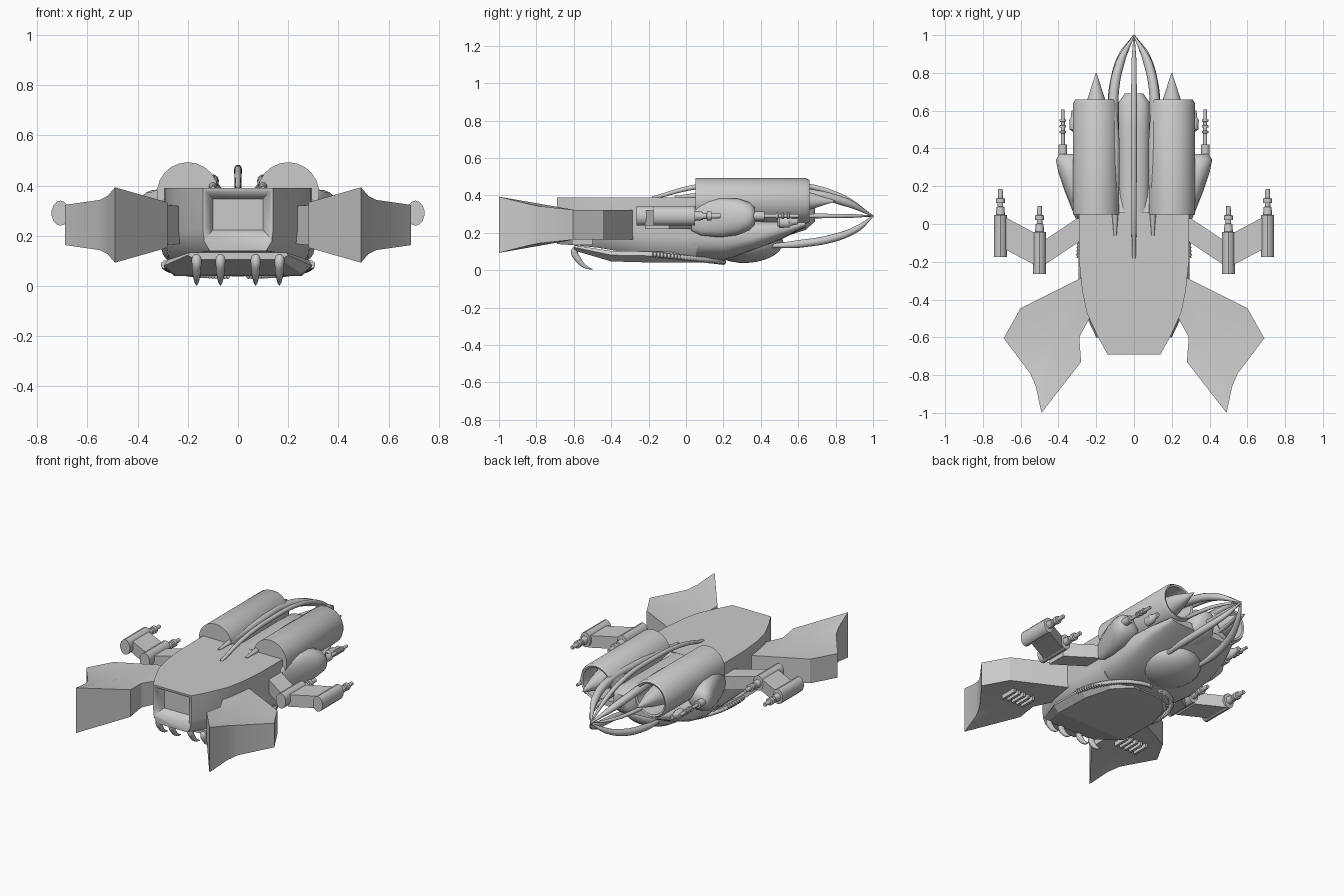
import bpy, bmesh, math
from mathutils import Matrix

if "Cube" in bpy.data.objects:
    bpy.data.objects.remove(bpy.data.objects["Cube"])

def finish(ob, mirror=False, angle=35):
    if mirror:
        m = ob.modifiers.new("Mirror", 'MIRROR')
        m.use_axis = (True, False, False)
    bpy.ops.object.select_all(action='DESELECT')
    ob.select_set(True)
    bpy.context.view_layer.objects.active = ob
    bpy.ops.object.shade_smooth_by_angle(angle=math.radians(angle))
    return ob

def to_object(name, bm, mirror=False, angle=35):
    bmesh.ops.recalc_face_normals(bm, faces=bm.faces)
    me = bpy.data.meshes.new(name)
    bm.to_mesh(me)
    bm.free()
    ob = bpy.data.objects.new(name, me)
    bpy.context.collection.objects.link(ob)
    return finish(ob, mirror, angle)

def ring(n=20, e=2.0):
    """Unit superellipse: e=2 is a circle, higher is boxier."""
    pts = []
    for i in range(n):
        c, s = math.cos(2*math.pi*(i+.5)/n), math.sin(2*math.pi*(i+.5)/n)
        pts.append((math.copysign(abs(c)**(2/e), c), math.copysign(abs(s)**(2/e), s)))
    return pts

def loft(name, sections, profile, mirror=False, angle=35):
    """Skin a unit profile along y; section = (y, cx, cz, half x, half z)."""
    bm = bmesh.new()
    loops = [[bm.verts.new((cx+hx*u, y, cz+hz*v)) for u, v in profile]
             for y, cx, cz, hx, hz in sections]
    n = len(profile)
    for a, b in zip(loops, loops[1:]):
        for i in range(n):
            bm.faces.new((a[i], a[(i+1) % n], b[(i+1) % n], b[i]))
    bm.faces.new(loops[0])
    bm.faces.new(loops[-1])
    return to_object(name, bm, mirror, angle)

def slab(name, outline, z0, z1, mirror=True):
    bm = bmesh.new()
    lo = [bm.verts.new((x, y, z0)) for x, y in outline]
    hi = [bm.verts.new((x, y, z1)) for x, y in outline]
    n = len(outline)
    bm.faces.new(lo)
    bm.faces.new(hi)
    for i in range(n):
        bm.faces.new((lo[i], lo[(i+1) % n], hi[(i+1) % n], hi[i]))
    return to_object(name, bm, mirror)

def tube(name, pts, mirror=True, smooth=True):
    """Tapered horn; each point is (x, y, z, radius)."""
    cu = bpy.data.curves.new(name, 'CURVE')
    cu.dimensions = '3D'
    cu.bevel_depth, cu.bevel_resolution, cu.resolution_u = 1, 3, 6
    cu.use_fill_caps = True
    sp = cu.splines.new('BEZIER' if smooth else 'POLY')
    arr = sp.bezier_points if smooth else sp.points
    arr.add(len(pts)-1)
    for p, (x, y, z, r) in zip(arr, pts):
        p.co = (x, y, z) if smooth else (x, y, z, 1)
        p.radius = r
        if smooth:
            p.handle_left_type = p.handle_right_type = 'AUTO'
    ob = bpy.data.objects.new(name, cu)
    bpy.context.collection.objects.link(ob)
    bpy.ops.object.select_all(action='DESELECT')
    ob.select_set(True)
    bpy.context.view_layer.objects.active = ob
    bpy.ops.object.convert(target='MESH')
    return finish(bpy.context.object, mirror, 50)

# Rear hull: flat top, rounded bottom corners, recessed tail panel
hull_profile = [(-1, 1), (1, 1), (1, -.3), (.96, -.7), (.8, -1), (-.8, -1), (-.96, -.7), (-1, -.3)]
hull = loft("rear_hull", [(-.69, 0, .265, .14, .125), (-.6, 0, .262, .19, .128), (-.47, 0, .255, .25, .135),
            (-.35, 0, .245, .275, .145), (-.2, 0, .23, .29, .16), (.06, 0, .225, .292, .165)], hull_profile)
cutter = loft("tail_cutter", [(-.72, 0, .285, .145, .115), (-.69, 0, .285, .125, .09), (-.63, 0, .285, .1, .062)],
              [(-1, -1), (1, -1), (1, 1), (-1, 1)])
cutter.hide_render = True
cutter.display_type = 'WIRE'
cut = hull.modifiers.new("Recess", 'BOOLEAN')
cut.operation, cut.object = 'DIFFERENCE', cutter
bpy.ops.object.select_all(action='DESELECT')
hull.select_set(True)
bpy.context.view_layer.objects.active = hull
bpy.ops.object.modifier_apply(modifier=cut.name)
bpy.data.objects.remove(cutter)

# Front hull, keel between the engines and chin bulb
loft("front_hull", [(.03, 0, .22, .295, .17), (.2, 0, .2, .31, .15), (.35, 0, .19, .31, .09),
     (.5, 0, .215, .29, .055), (.64, 0, .25, .24, .02)], ring(28, 3.2), angle=60)
loft("keel", [(.03, 0, .25, .09, .14), (.5, 0, .28, .09, .11), (.64, 0, .3, .085, .085), (.69, 0, .31, .05, .05)],
     ring(20, 3), angle=60)
loft("chin_bulb", [(.33-.19*math.cos(a), 0, .13+.02*(1-math.cos(a))*.5, .19*math.sin(a)+.002, .1*math.sin(a)+.002)
     for a in [math.pi*i/12 for i in range(13)]], ring(24), angle=80)

# Engine drums with hollow front and spike
loft("engine_drum", [(.05, .2, .37, .123, .123), (.64, .2, .37, .123, .123), (.66, .2, .37, .112, .112),
     (.655, .2, .37, .1, .1), (.5, .2, .37, .095, .095)], ring(22), True)
loft("engine_spike", [(.49, .2, .37, .085, .085), (.66, .2, .37, .048, .048), (.8, .2, .37, .002, .002)], ring(16), True)

# Horns converging on the nose tip
tube("spine_horn", [(0, -.18, .385, .01), (0, .05, .445, .014), (0, .35, .468, .015), (0, .65, .45, .015),
                    (0, .85, .385, .014), (0, 1, .29, .003)], False)
tube("upper_horn", [(.1, -.06, .39, .008), (.1, .1, .4, .02), (.1, .4, .42, .024), (.11, .65, .41, .027),
                    (.075, .85, .365, .024), (0, 1, .29, .004)])
tube("side_horn", [(.13, .55, .29, .01), (.12, .72, .29, .013), (.07, .9, .29, .01), (0, .995, .29, .003)])
tube("lower_horn", [(.12, .46, .13, .012), (.12, .6, .14, .022), (.09, .8, .175, .022), (.045, .92, .225, .017),
                    (0, 1, .29, .004)])
tube("nose_lance", [(0, .6, .29, .014), (0, .8, .29, .012), (0, .99, .29, .005)], False)

# Side blisters with ringed guns
loft("side_blister", [(.03, .29, .27, .02, .06), (.08, .295, .275, .035, .09), (.18, .31, .28, .06, .105),
     (.28, .325, .285, .078, .098), (.34, .335, .288, .08, .075), (.37, .335, .29, .06, .045)],
     ring(20, 2.3), True, 60)
loft("blister_gun", [(.34, .377, .29, .024, .024), (.42, .377, .29, .024, .024), (.421, .377, .29, .011, .011)]
     + [(y+d, .377, .29, r, r) for y in (.48, .51, .54) for d, r in ((0, .011), (.002, .018), (.012, .018), (.014, .011))]
     + [(.605, .377, .29, .009, .009)], ring(12), True)
loft("cheek_gun", [(.49, .312, .255, .014, .018), (.5, .315, .255, .026, .03), (.55, .318, .257, .026, .03),
     (.565, .318, .258, .016, .02), (.6, .318, .262, .014, .016)], ring(12), True)

# Arms and paired cannons
slab("inner_arm", [(.26, .05), (.3, .03), (.48, -.09), (.48, -.22), (.3, -.1), (.26, -.06)], .22, .31)
slab("outer_arm", [(.52, -.05), (.69, .04), (.69, -.13), (.52, -.22)], .24, .32)
for label, x, y in (("inner", .5, -.265), ("outer", .707, -.175)):
    loft(label + "_cannon", [(y+d, x, .29, r, q) for d, r, q in (
        (0, .036, .05), (.222, .036, .05), (.224, .024, .026), (.265, .022, .022), (.267, .015, .015),
        (.285, .015, .015), (.287, .024, .024), (.31, .024, .024), (.312, .014, .014), (.36, .012, .012))],
        ring(14), True)

# Tail wings, fanned around a fold point and thicker at the tip
wing = [(.2, -.25, .08), (.28, -.285, .08), (.6, -.445, .08), (.69, -.605, .08), (.55, -.79, .1), (.52, -.86, .115),
        (.49, -1, .15), (.28, -.73, .09), (.29, -.6, .08), (.22, -.47, .075)]
bm = bmesh.new()
up, down = ([bm.verts.new((x, y, .243+s*h)) for x, y, h in wing] for s in (1, -1))
for s, vs in ((1, up), (-1, down)):
    c = bm.verts.new((.42, -.6, .243+s*.08))
    for i in range(len(vs)):
        bm.faces.new((vs[i-1], vs[i], c))
for i in range(len(wing)):
    bm.faces.new((up[i-1], up[i], down[i], down[i-1]))
to_object("tail_wing", bm, True, 20)
for i in range(5):
    x = .36+.037*i
    slab("wing_slat", [(x, -.61), (x+.016, -.61), (x+.016, -.5), (x, -.5)], .135, .18)

# Belly plate, tail claws and segmented hoses
loft("belly_plate", [(-.6, 0, .12, .2, .014), (-.4, 0, .075, .295, .028), (-.15, 0, .07, .295, .03),
     (.03, 0, .065, .24, .025), (.13, 0, .06, .12, .018)],
     [(-.96, 1), (.96, 1), (1, .2), (.86, -1), (-.86, -1), (-1, .2)], angle=10)
for x in (.07, .165):
    tube("tail_claw", [(x, -.56, .125, .012), (x, -.595, .105, .02), (x, -.575, .055, .017),
                       (x, -.54, .02, .01), (x, -.5, .004, .002)])
hose = []
for i in range(33):
    t = i/32
    a = t*math.pi/2
    for d, r in ((0, .017), (.006, .011)):
        hose.append((.04+.25*math.cos(a), -.18+.38*math.sin(a)+d, .085-.04*math.sin(a), r))
tube("belly_hose", hose, True, False)
